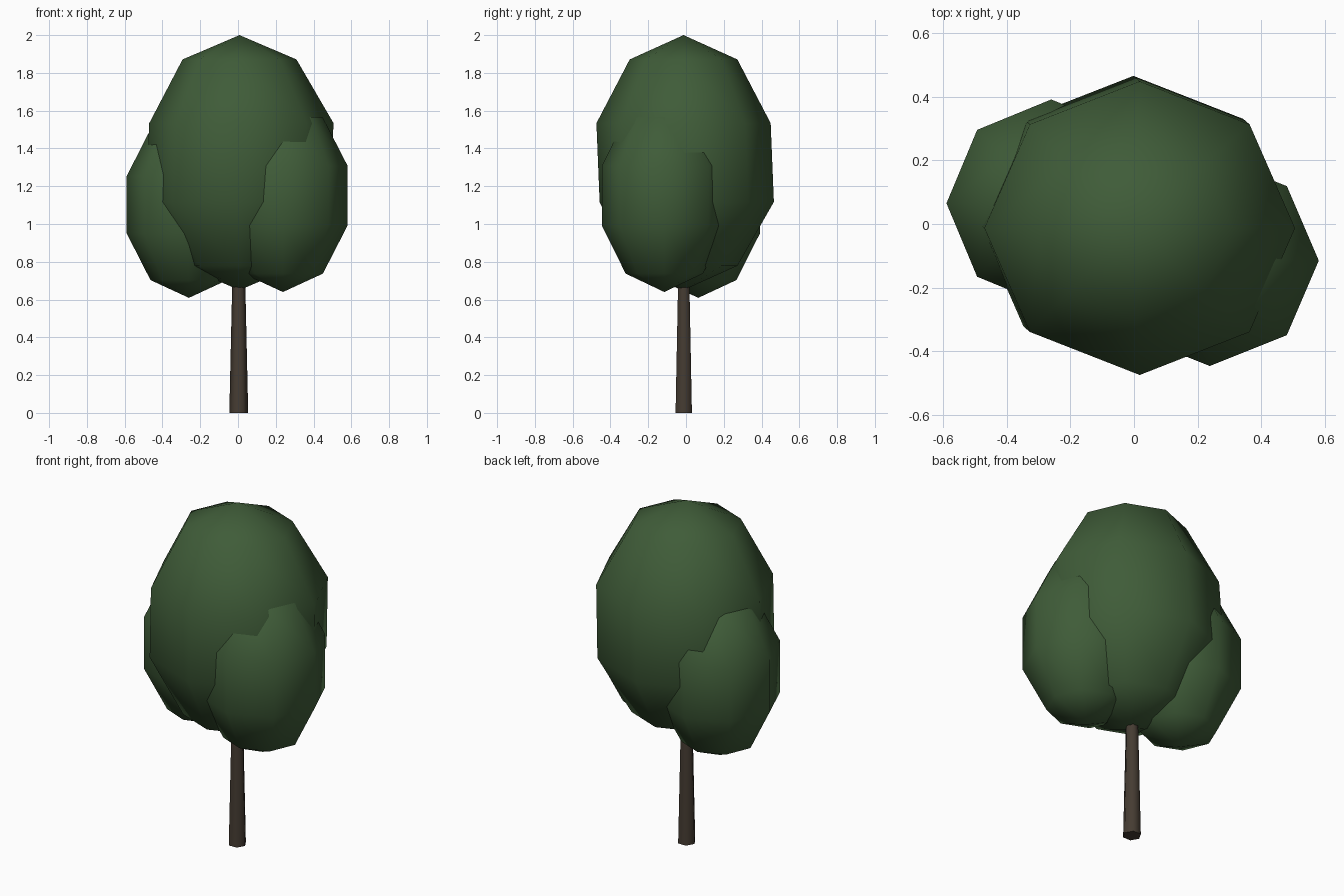
import bpy

if "Cube" in bpy.data.objects:
    bpy.data.objects.remove(bpy.data.objects["Cube"])


def material(name, color):
    mat = bpy.data.materials.new(name)
    mat.diffuse_color = color
    mat.use_nodes = True
    mat.node_tree.nodes["Principled BSDF"].inputs["Base Color"].default_value = mat.diffuse_color
    return mat


def finish(obj, name, mat):
    obj.name = name
    obj.data.materials.append(mat)
    bpy.ops.object.shade_smooth()


def foliage(name, center, scale):
    # low-poly ellipsoid: 8 sides, 5 latitude bands
    bpy.ops.mesh.primitive_uv_sphere_add(segments=8, ring_count=5, radius=1)
    obj = bpy.context.object
    for v in obj.data.vertices:
        v.co = [c + s * p for c, s, p in zip(center, scale, v.co)]
    finish(obj, name, green)
    return obj


green = material("leaf_green", (0.05, 0.107, 0.04, 1))
brown = material("bark_brown", (0.06, 0.045, 0.032, 1))

# main crown, with its lower ring nudged backward
crown = foliage("main_crown", (0.008, -0.013, 1.325), (0.513, 0.485, 0.675))
for v in crown.data.vertices:
    if 1.4 < v.co.z < 1.7:
        v.co.x += 0.01
    elif 1.0 < v.co.z < 1.2:
        v.co.x -= 0.01
        v.co.y += 0.017

# side leaf clusters
foliage("left_foliage", (-0.26, 0.065, 1.102), (0.346, 0.343, 0.493))
foliage("right_foliage", (0.238, -0.115, 1.15), (0.36, 0.348, 0.51))

# tapered six-sided trunk
bpy.ops.mesh.primitive_cone_add(vertices=6, radius1=0.05, radius2=0.032, depth=0.8,
                                location=(0.004, -0.012, 0.4),
                                rotation=(0, 0, 1.5708))
finish(bpy.context.object, "trunk", brown)
bpy.ops.object.shade_smooth_by_angle(angle=1.2)
